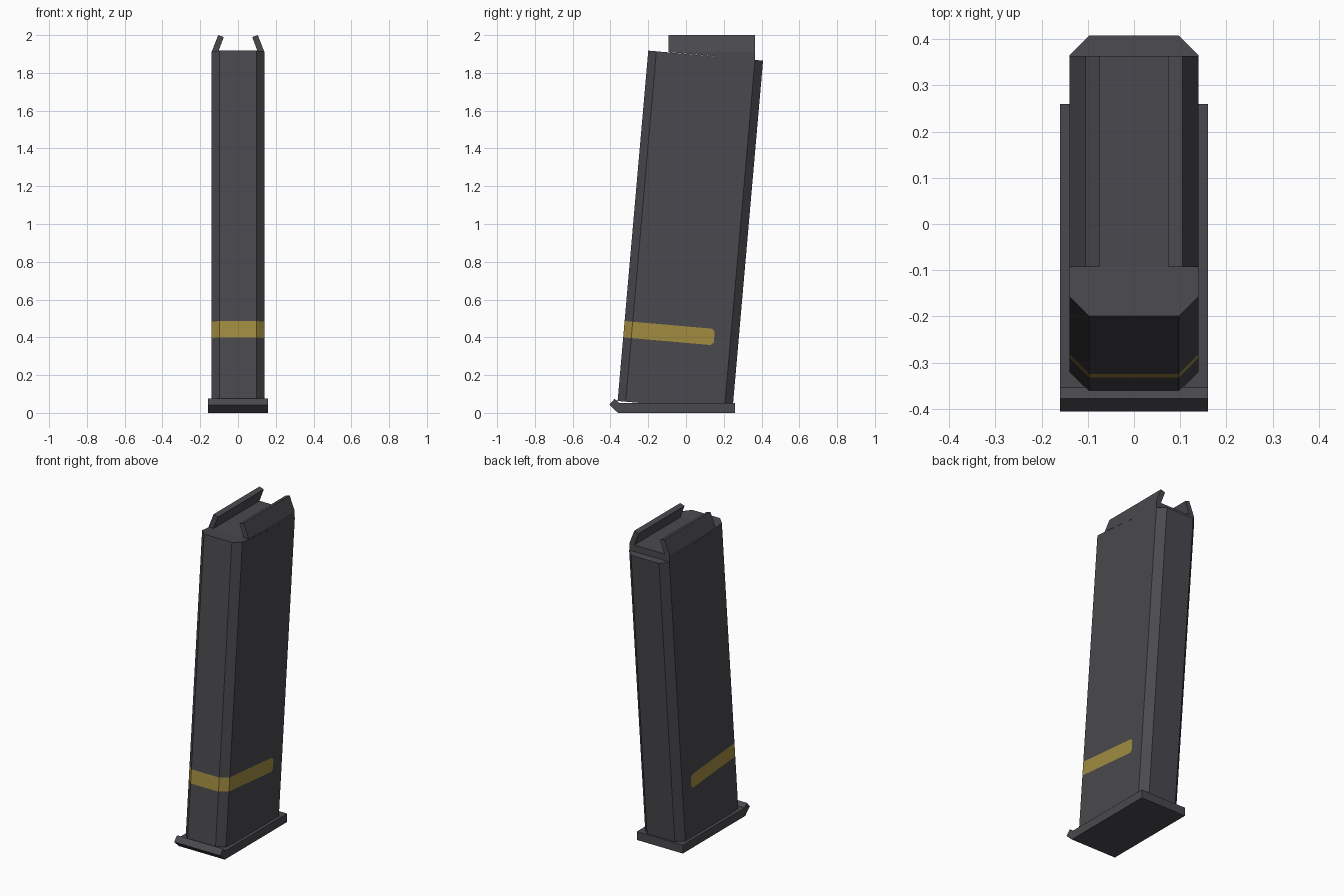
import bpy, bmesh, math
from mathutils import Matrix, Vector

if "Cube" in bpy.data.objects:
    bpy.data.objects.remove(bpy.data.objects["Cube"], do_unlink=True)


def material(name, rgb):
    m = bpy.data.materials.new(name)
    m.use_nodes = True
    m.diffuse_color = (*rgb, 1)
    m.node_tree.nodes["Principled BSDF"].inputs["Base Color"].default_value = (*rgb, 1)
    return m


GREY = material("dark grey", (0.068, 0.066, 0.075))
GOLD = material("gold", (0.36, 0.265, 0.052))


def prism(points, place, start, end):
    """Extrude a profile between two positions; place(a, b, t) gives the 3D point."""
    bm = bmesh.new()
    rings = [[bm.verts.new(place(a, b, t)) for a, b in points] for t in (start, end)]
    bm.faces.new(rings[0])
    bm.faces.new(rings[1][::-1])
    n = len(points)
    for i in range(n):
        j = (i + 1) % n
        bm.faces.new((rings[0][i], rings[0][j], rings[1][j], rings[1][i]))
    bmesh.ops.recalc_face_normals(bm, faces=bm.faces)
    return bm


def finish(name, bm, *mats):
    mesh = bpy.data.meshes.new(name)
    bm.to_mesh(mesh)
    bm.free()
    for m in mats:
        mesh.materials.append(m)
    ob = bpy.data.objects.new(name, mesh)
    bpy.context.collection.objects.link(ob)
    return ob


def along_x(a, b, t):
    return (t, a, b)


def along_y(a, b, t):
    return (a, t, b)


def along_z(a, b, t):
    return (a, b, t)


# Tilted tube with chamfered corners, built upright
W, C, D, CH, LENGTH = 0.14, 0.097, 0.61, 0.043, 1.862
half = [(C, 0), (W, CH), (W, D - CH), (C, D)]
outline = half + [(-x, y) for x, y in reversed(half)]
body = prism(outline, along_z, 0, LENGTH)

# Gold band cut into the front and sides, with clipped rear corners
LOW, HIGH, END, CLIP = 0.338, 0.425, 0.48, 0.015
limits = [
    (Vector((0, 0, LOW)), Vector((0, 0, -1))),
    (Vector((0, 0, HIGH)), Vector((0, 0, 1))),
    (Vector((0, END, 0)), Vector((0, 1, 0))),
    (Vector((0, END - CLIP, HIGH)), Vector((0, 1, 1))),
    (Vector((0, END - CLIP, LOW)), Vector((0, 1, -1))),
]


def inside(face, planes):
    c = face.calc_center_median()
    return all((c - co).dot(no) < 0 for co, no in planes)


for i, (co, no) in enumerate(limits):
    faces = [f for f in body.faces if inside(f, limits[:i])]
    geom = set(faces)
    for f in faces:
        geom.update(f.edges, f.verts)
    bmesh.ops.bisect_plane(body, geom=list(geom), plane_co=co, plane_no=no)
for f in body.faces:
    if inside(f, limits):
        f.material_index = 1

body.transform(Matrix.Translation((0, -0.362, 0.063)) @ Matrix.Rotation(math.radians(-5), 4, "X"))
finish("tube_body", body, GREY, GOLD)

# Level floor wedge under the feed lips
FRONT, BACK, FLOOR = -0.093, 0.364, 1.91
finish("top_floor", prism([(FRONT, FLOOR), (BACK, FLOOR), (BACK, 1.868)], along_x, -W, W), GREY)

# Inward-leaning feed lips
lip = [(W, FLOOR), (0.105, 2.0), (0.075, 1.99), (0.105, FLOOR)]
for side, name in ((1, "left_lip"), (-1, "right_lip")):
    finish(name, prism([(side * x, z) for x, z in lip], along_y, FRONT, BACK), GREY)

# Base plate with an upturned front toe
plate = [(-0.36, 0), (-0.406, 0.043), (-0.378, 0.075), (-0.354, 0.053), (0.26, 0.053), (0.26, 0)]
finish("base_plate", prism(plate, along_x, -0.16, 0.16), GREY)
